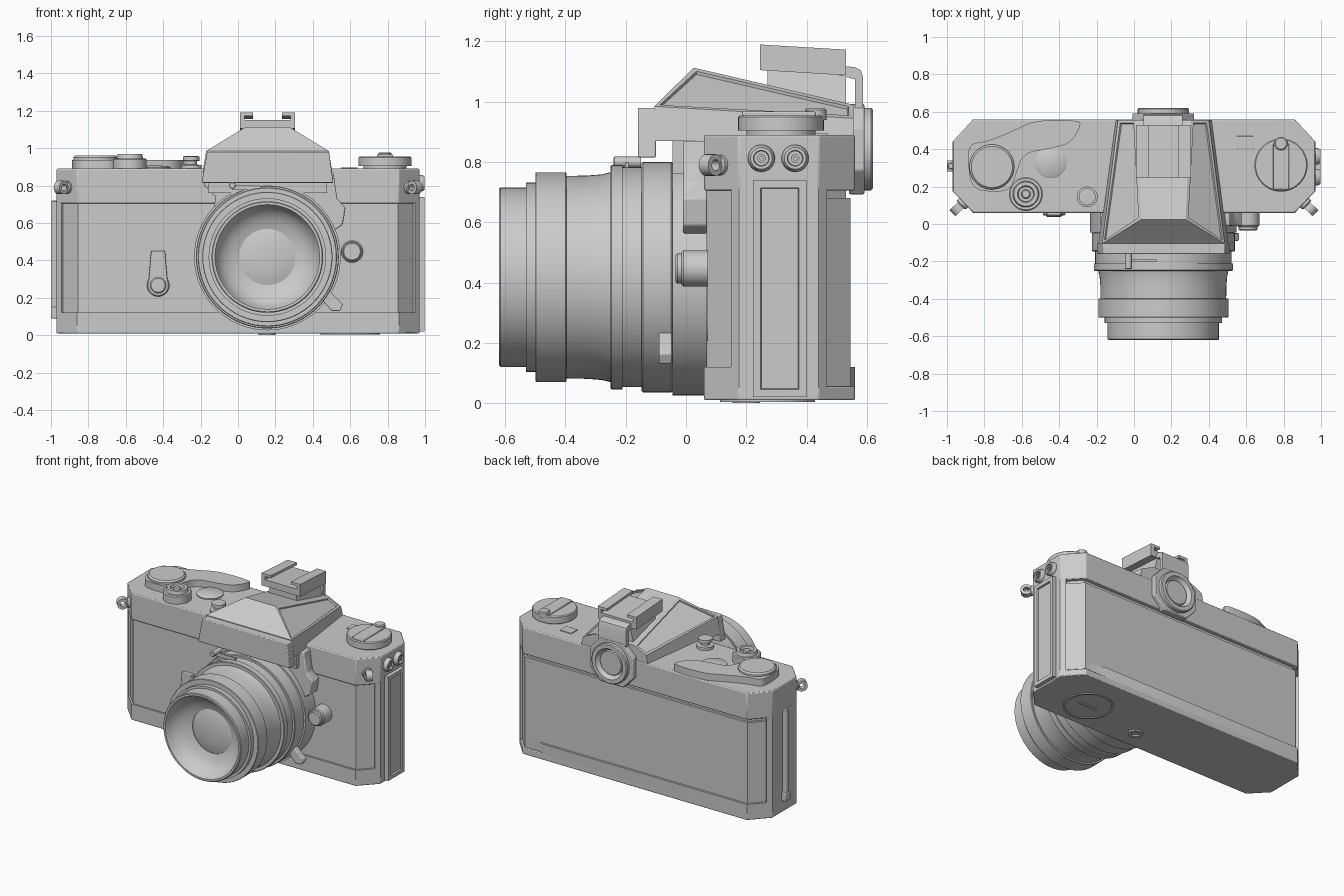
import bpy, bmesh, math
from mathutils import Vector

if "Cube" in bpy.data.objects:
    bpy.data.objects.remove(bpy.data.objects["Cube"])

CX, CZ = 0.157, 0.418        # lens axis


def finish(name, bm, bevel=0, angle=35):
    bmesh.ops.remove_doubles(bm, verts=bm.verts[:], dist=1e-5)
    bmesh.ops.recalc_face_normals(bm, faces=bm.faces[:])
    me = bpy.data.meshes.new(name)
    bm.to_mesh(me)
    bm.free()
    ob = bpy.data.objects.new(name, me)
    bpy.context.collection.objects.link(ob)
    bpy.ops.object.select_all(action='DESELECT')
    ob.select_set(True)
    bpy.context.view_layer.objects.active = ob
    bpy.ops.object.shade_smooth_by_angle(angle=math.radians(angle))
    if bevel:
        m = ob.modifiers.new("edge", 'BEVEL')
        m.width, m.segments, m.limit_method = bevel, 2, 'ANGLE'
    return ob


def extrude(name, pts, axis, lo, hi, bevel=0):
    """Closed 2D outline swept along a world axis."""
    place = {'x': lambda a, b, h: (h, a, b), 'y': lambda a, b, h: (a, h, b), 'z': lambda a, b, h: (a, b, h)}[axis]
    clean = [p for i, p in enumerate(pts) if (Vector(p) - Vector(pts[i - 1])).length > 1e-5]
    bm = bmesh.new()
    rings = [[bm.verts.new(place(a, b, h)) for a, b in clean] for h in (lo, hi)]
    for r in rings:
        bm.faces.new(r)
    n = len(clean)
    for i in range(n):
        j = (i + 1) % n
        bm.faces.new((rings[0][i], rings[0][j], rings[1][j], rings[1][i]))
    return finish(name, bm, bevel)


def box(name, x, y, z, bevel=0):
    return extrude(name, [(x[0], y[0]), (x[1], y[0]), (x[1], y[1]), (x[0], y[1])], 'z', z[0], z[1], bevel)


def lathe(name, profile, loc, axis=(0, 0, 1), segs=48):
    """Profile of (radius, height) turned about an axis through loc."""
    q = Vector((0, 0, 1)).rotation_difference(Vector(axis).normalized())
    bm = bmesh.new()
    rings = []
    for r, h in profile:
        if r == 0:
            rings.append([bm.verts.new(q @ Vector((0, 0, h)) + Vector(loc))] * segs)
        else:
            rings.append([bm.verts.new(q @ Vector((r * math.cos(t), r * math.sin(t), h)) + Vector(loc))
                          for t in (2 * math.pi * i / segs for i in range(segs))])
    for a, b in zip(rings, rings[1:]):
        for i in range(segs):
            j = (i + 1) % segs
            vs = list(dict.fromkeys((a[i], a[j], b[j], b[i])))
            if len(vs) > 2:
                bm.faces.new(vs)
    return finish(name, bm)


def disc(name, loc, r, h, axis=(0, 0, 1), c=0.006, segs=48):
    return lathe(name, [(0, 0), (r, 0), (r, h - c), (r - c, h), (0, h)], loc, axis, segs)


def rounded(pts, n=3):
    for _ in range(n):
        pts = [tuple(Vector(a).lerp(Vector(b), t)) for a, b in zip(pts, pts[1:] + pts[:1]) for t in (.25, .75)]
    return pts


def half(f, b):
    """Right half of the chamfered body plan, front and back inset by f and b."""
    return [(.86 - .41 * f, .06 + f), (.945 - .7 * f, .149 + .7 * f), (.945, .149), (.97, .175),
            (.97, .44), (.945, .467), (.945 - .7 * b, .467 - .7 * b), (.86 - .41 * b, .56 - b)]


def plan(f, b, notch=False):
    left = [(-x, y) for x, y in reversed(half(f, 0 if notch else b))]
    step = [(.74, .56 - b), (.70, .56)] if notch else []
    return half(f, b) + step + left


# Body: base plate, stepped lip, covered middle, groove, top cover
extrude("base_plate", plan(0, 0), 'z', .01, .055, .005)
extrude("base_lip", plan(0, .014, True), 'z', .05, .12)
extrude("body_covering", plan(.012, .014), 'z', .115, .68)
extrude("door_groove", plan(.012, .03), 'z', .675, .71)
extrude("top_cover", plan(0, 0), 'z', .705, .89, .006)

# Bottom: tripod socket and battery cover with coin slot
lathe("tripod_socket", [(.028, .03), (.028, 0), (.046, 0), (.046, .03)], (.155, .2, 0))
lathe("battery_cover_ring", [(.145, .02), (.145, .004), (.158, .004), (.158, .02)], (.6, .27, 0))
box("battery_slot", (.53, .67), (.26, .28), (.005, .02))

# Right side rib with sunken centre
bm = bmesh.new()
bmesh.ops.create_cube(bm, size=1)
for v in bm.verts:
    v.co = Vector((.98 + v.co.x * .034, .311 + v.co.y * .178, .38 + v.co.z * .72))
face = [f for f in bm.faces if f.normal.x > .9]
bmesh.ops.inset_individual(bm, faces=face, thickness=.036)
bmesh.ops.inset_individual(bm, faces=face, thickness=.004, depth=-.012)
finish("side_rib", bm)

# Sync sockets
for i, y in enumerate((.25, .362)):
    lathe(f"sync_socket_{i}", [(.045, 0), (.045, .014), (.036, .03), (.026, .03), (.024, .012),
                              (.014, .012), (.014, .028), (.006, .028), (.006, .015), (0, .015)],
          (.968, y, .8125), (1, 0, 0), 32)

# Left side hinge bar
disc("hinge_bar", (-.978, .31, .10), .02, .62, segs=20)
box("hinge_block", (-1, -.96), (.28, .34), (.09, .15), .005)

# Strap lugs
for s, side in ((-1, "left"), (1, "right")):
    d = Vector((s * .72, -.69, 0))
    p = Vector((s * .912, .114, .79))
    disc(f"strap_lug_base_{side}", p - d * .01, .034, .03, d, segs=24)
    lathe(f"strap_lug_{side}", [(.018, -.022), (.036, -.022), (.036, .022), (.018, .022), (.018, -.022)],
          p + d * .045, (.69 * s, .72, 0), 24)

# Lens mount housing on the body front
extrude("mount_housing", [(-.18, .87), (-.18, .8), (-.12, .74), (-.14, .6), (.15, .45), (.5, .55),
                          (.56, .59), (.575, .68), (.53, .73), (.51, .87)], 'y', -.01, .07, .006)
box("prism_support", (-.16, .475), (-.045, .07), (.76, .9))

# Lens: stepped rings turned about the -y axis, (radius, height) with height = -y
lens = {
    "lens_mount": [(.30, -.07), (.392, -.07), (.392, .045), (.34, .045)],
    "aperture_ring": [(.34, .045), (.378, .045), (.382, .049), (.382, .143), (.378, .147), (.34, .147)],
    "scale_ring": [(.34, .147), (.365, .147), (.365, .21), (.372, .21), (.372, .247), (.368, .25), (.33, .25)],
    "lens_barrel": [(.33, .25), (.348, .25), (.341, .28), (.337, .33), (.336, .40), (.32, .40)],
    "focus_ring": [(.32, .397), (.345, .397), (.348, .40), (.348, .497), (.345, .5), (.28, .5)],
    "filter_ring": [(.28, .5), (.314, .5), (.314, .53), (.298, .53), (.298, .615), (.293, .62), (.28, .62),
                    (.275, .612), (.268, .59), (.25, .563), (.225, .54), (.19, .52), (.15, .508), (.15, .50)],
    "front_glass": [(.152, .503), (.12, .512), (.08, .518), (.04, .521), (0, .522)],
}
for name, prof in lens.items():
    lathe(name, prof, (CX, 0, CZ), (0, -1, 0), 72)
extrude("aperture_tab", [(.44, .20), (.50, .13), (.545, .13), (.562, .165), (.49, .235)], 'y', -.09, -.047, .005)
disc("index_pin", (-.03, -.15, .80), .018, .09, (0, -1, 0), .003, 20)
box("index_bar", (-.03, .12), (-.202, -.19), (.775, .80))

# Lens release button and self-timer lever
disc("release_base", (.61, .08, .447), .06, .095, (0, -1, 0))
disc("release_button", (.61, 0, .447), .05, .035, (0, -1, 0))
extrude("timer_lever", [(-.465, .45), (-.39, .45), (-.375, .27), (-.48, .27)], 'y', .045, .08, .004)
disc("timer_hub", (-.427, .08, .267), .06, .035, (0, -1, 0))
disc("timer_cap", (-.427, .05, .267), .043, .012, (0, -1, 0))

# Prism: skirt and faceted roof with sunken side panels
levels = [(-.19, .505, -.105, -.1, .42, .556, .87, .87), (-.17, .485, -.105, -.085, .4, .556, .985, .945),
          (.04, .275, .025, .01, .305, .556, 1.113, .99)]
bm = bmesh.new()
rows = [[bm.verts.new(c) for c in ((a, yf, zf), (b, yf, zf), (d, yb, zb), (c_, yb, zb))]
        for a, b, yf, c_, d, yb, zf, zb in levels]
bm.faces.new(rows[0])
bm.faces.new(rows[2])
panels = []
for k in range(2):
    for i in range(4):
        j = (i + 1) % 4
        f = bm.faces.new((rows[k][i], rows[k][j], rows[k + 1][j], rows[k + 1][i]))
        if k == 1 and i in (1, 3):
            panels.append(f)
bmesh.ops.recalc_face_normals(bm, faces=bm.faces[:])
bmesh.ops.inset_individual(bm, faces=panels, thickness=.022)
bmesh.ops.inset_individual(bm, faces=panels, thickness=.004, depth=-.01)
finish("prism_roof", bm, angle=15)
extrude("prism_front", [(-.195, .815), (.51, .815), (.487, .98), (-.165, .98)], 'y', -.16, -.10, .005)

# Accessory shoe, tilted slightly backwards
shoe = [extrude("shoe_base", [(.03, 1.0), (.28, 1.0), (.25, 1.12), (.06, 1.12)], 'y', .27, .53),
        extrude("shoe_rails", [(.01, 1.105), (.305, 1.105), (.305, 1.19), (.235, 1.19), (.235, 1.172), (.28, 1.172),
                               (.28, 1.15), (.035, 1.15), (.035, 1.172), (.08, 1.172), (.08, 1.19), (.01, 1.19)],
                'y', .245, .53)]
for ob in shoe:
    for v in ob.data.vertices:
        v.co.z -= .06 * (v.co.y - .245)
extrude("shoe_bracket", [(.5, 1.12), (.56, 1.115), (.58, 1.105), (.588, 1.08), (.588, .93), (.56, .93),
                         (.56, 1.075), (.5, 1.09)], 'x', .05, .26)

# Eyepiece
extrude("eyepiece_frame", [(CX + s * x, .843 + z) for s, x, z in
                           ((1, .09, .15), (1, .165, .07), (1, .165, -.07), (1, .09, -.15),
                            (-1, .09, -.15), (-1, .165, -.07), (-1, .165, .07), (-1, .09, .15))], 'y', .54, .592, .006)
lathe("eyepiece_ring", [(.137, 0), (.137, .034), (.131, .04), (.105, .04), (.095, .02), (.085, .012), (.08, .022), (0, .022)],
      (CX, .58, .843), (0, 1, 0))

# Top left controls: wind lever, speed dial, counter, shutter button
extrude("wind_lever", rounded([(-.89, .34), (-.88, .43), (-.79, .44), (-.64, .50), (-.53, .556), (-.29, .556),
                               (-.285, .52), (-.34, .43), (-.46, .40), (-.59, .38), (-.63, .27), (-.66, .18),
                               (-.76, .17), (-.87, .19)]), 'z', .88, .938)
disc("wind_lever_cap", (-.76, .305, .93), .12, .03, c=.01)
lathe("speed_dial", [(.09, 0), (.09, .05), (.084, .056), (.07, .056), (.065, .078), (.045, .078), (.04, .06), (0, .06)],
      (-.578, .16, .89))
disc("speed_dial_centre", (-.578, .16, .94), .025, .025)
lathe("frame_counter", [(.085, 0), (.085, .012), (.075, .018), (0, .024)], (-.445, .33, .885))
lathe("shutter_button", [(.055, 0), (.055, .02), (.03, .022), (.03, .04), (.045, .043), (.045, .065), (.035, .067), (0, .062)],
      (-.25, .145, .89))

# Top right controls: rewind knob with folding crank, small window
disc("rewind_base", (.786, .315, .885), .115, .03)
disc("rewind_knob", (.786, .315, .905), .142, .05)
box("rewind_crank", (.742, .828), (.185, .43), (.95, .967), .005)
disc("rewind_crank_grip", (.786, .43, .94), .036, .038, segs=24)
box("top_window", (.55, .64), (.40, .47), (.885, .896), .003)
